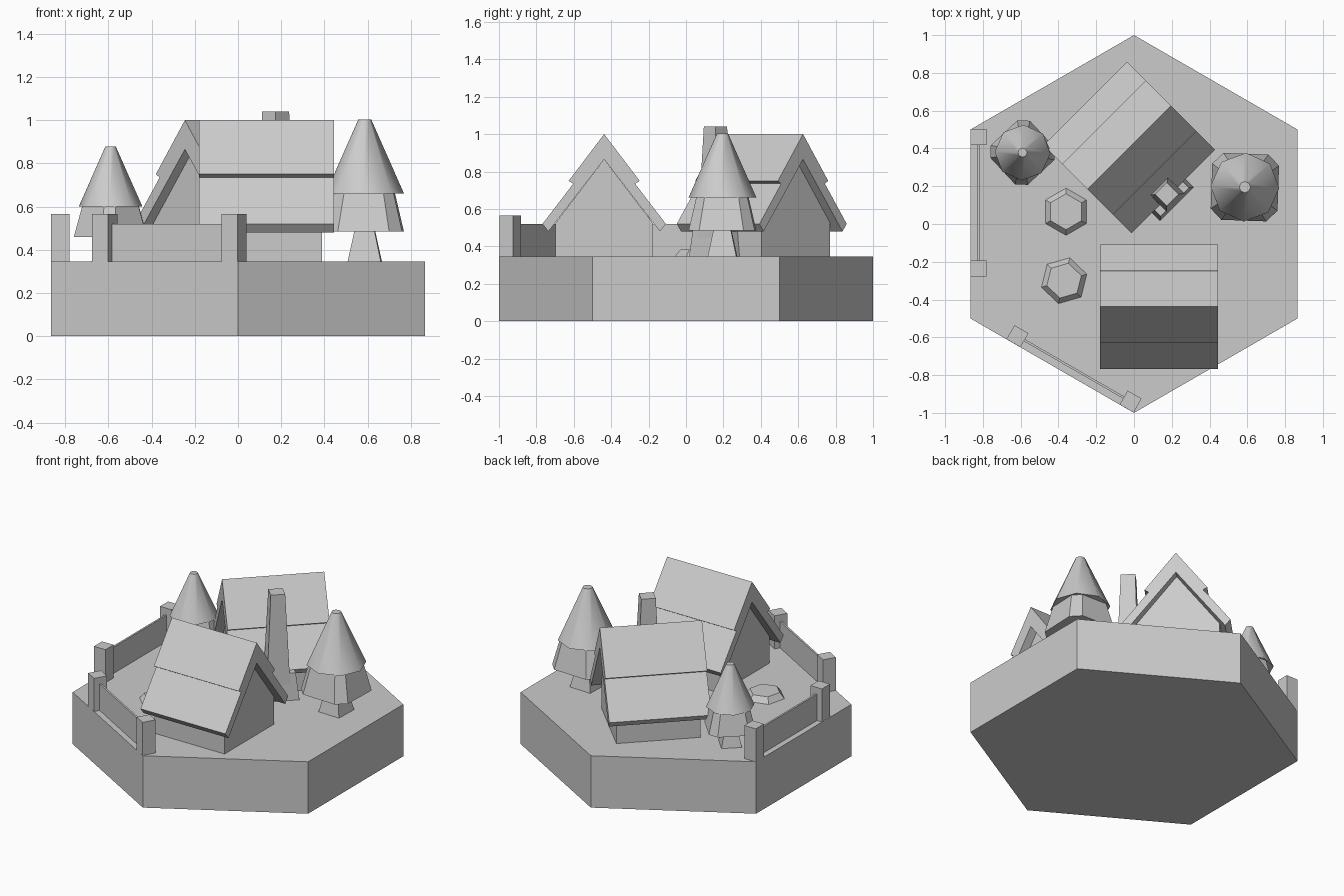
import bpy, math
from mathutils import Matrix, Vector

if "Cube" in bpy.data.objects:
    bpy.data.objects.remove(bpy.data.objects["Cube"])

G = 0.345  # ground level


def make(name, verts, faces, loc=(0, 0, 0), rot=0.0):
    me = bpy.data.meshes.new(name)
    me.from_pydata(verts, [], faces)
    me.update()
    ob = bpy.data.objects.new(name, me)
    bpy.context.collection.objects.link(ob)
    ob.location = loc
    ob.rotation_euler = (0, 0, math.radians(rot))
    return ob


def loft(name, bottom, top, loc=(0, 0, 0), rot=0.0):
    """Solid between two matching closed 3D loops."""
    n = len(bottom)
    faces = [tuple(reversed(range(n))), tuple(range(n, 2 * n))]
    faces += [(i, (i + 1) % n, n + (i + 1) % n, n + i) for i in range(n)]
    return make(name, bottom + top, faces, loc, rot)


def ngon(r, z, n, a0=0.0):
    a0 = math.radians(a0)
    return [(r * math.cos(a0 + math.tau * i / n), r * math.sin(a0 + math.tau * i / n), z)
            for i in range(n)]


def rect(x0, x1, y0, y1, z):
    return [(x0, y0, z), (x1, y0, z), (x1, y1, z), (x0, y1, z)]


def chamfered(h, c, z):
    k = h - c
    return [(h, -k, z), (h, k, z), (k, h, z), (-k, h, z),
            (-h, k, z), (-h, -k, z), (-k, -h, z), (k, -h, z)]


def extrude_x(name, profile, half, loc, rot):
    """Extrude a (y, z) profile symmetrically along x."""
    return loft(name, [(-half, y, z) for y, z in profile],
                [(half, y, z) for y, z in profile], loc, rot)


def mirrored(side):
    """Right half runs bottom to apex; mirror it about y = 0."""
    return side + [(-y, z) for y, z in reversed(side) if y > 0]


# hexagonal ground block
loft("hexagon_ground", ngon(1, 0, 6, 30), ngon(1, G, 6, 30))


# houses: gabled walls and a two-course roof
def house(tag, loc, rot):
    extrude_x(tag + "_walls", mirrored([(0.26, G), (0.26, 0.525), (0, 0.865)]), 0.257, loc, rot)
    right = [(0.298, 0.48), (0.33, 0.52), (0.165, 0.735), (0.19, 0.75), (0, 1.0)]
    extrude_x(tag + "_roof", mirrored(right) + [(0, 0.865)], 0.3125, loc, rot)


house("front_house", (0.1325, -0.4375, 0), 0)
house("back_house", (-0.025, 0.405, 0), 45)

# chimney on the outer wall of the back house
c = (-0.025, 0.405, 0)
loft("chimney_base", rect(-0.16, 0.092, -0.39, -0.24, G),
     rect(-0.14, 0.072, -0.375, -0.24, 0.52), c, 45)
loft("chimney_stack", rect(-0.11, 0.042, -0.385, -0.25, G),
     rect(-0.078, 0.01, -0.36, -0.272, 1.04), c, 45)


# trees: flared trunk, chamfered lower tier, rounded upper tier
def tree(tag, x, y, s, rot):
    parts = [
        loft(tag + "_trunk", rect(-.077, .077, -.077, .077, 0),
             rect(-.045, .045, -.045, .045, 0.15), (x, y, G), rot),
        loft(tag + "_lower_foliage", chamfered(.177, .058, 0.14),
             chamfered(.135, .045, 0.325), (x, y, G), rot),
        loft(tag + "_upper_foliage", ngon(.182, 0.315, 8), ngon(.03, 0.658, 8),
             (x, y, G), rot)]
    for p in parts:
        p.scale = (s, s, s)
    bpy.ops.object.select_all(action='DESELECT')
    parts[2].select_set(True)
    bpy.context.view_layer.objects.active = parts[2]
    bpy.ops.object.shade_smooth_by_angle(angle=math.radians(45))


tree("right_tree", 0.587, 0.195, 1.0, -2)
tree("left_tree", -0.59, 0.378, 0.81, 43)

# hexagonal stepping stones
for i, (x, y, a) in enumerate([(-0.36, 0.065, 30), (-0.37, -0.3, 16)]):
    loft(f"stepping_stone_{i + 1}", ngon(.125, G, 6, a), ngon(.095, 0.382, 6, a), (x, y, 0))


# fences: two posts joined by a thin panel
def fence(tag, p, q, rot):
    for i, (x, y) in enumerate((p, q)):
        loft(f"{tag}_post_{i + 1}", rect(-.0425, .0425, -.0425, .0425, G),
             rect(-.0425, .0425, -.0425, .0425, 0.565), (x, y, 0), rot)
    h = (Vector(p) - Vector(q)).length / 2
    loft(tag + "_panel", rect(-h, h, -.006, .006, G), rect(-h, h, -.006, .006, 0.52),
         ((p[0] + q[0]) / 2, (p[1] + q[1]) / 2, 0), rot)


fence("left_fence", (-0.823, 0.46), (-0.823, -0.235), 90)
fence("front_fence", (-0.617, -0.594), (-0.018, -0.94), -30)

# consistent outward normals
import bmesh
for ob in bpy.data.objects:
    bm = bmesh.new()
    bm.from_mesh(ob.data)
    bmesh.ops.recalc_face_normals(bm, faces=bm.faces)
    bm.to_mesh(ob.data)
    bm.free()
